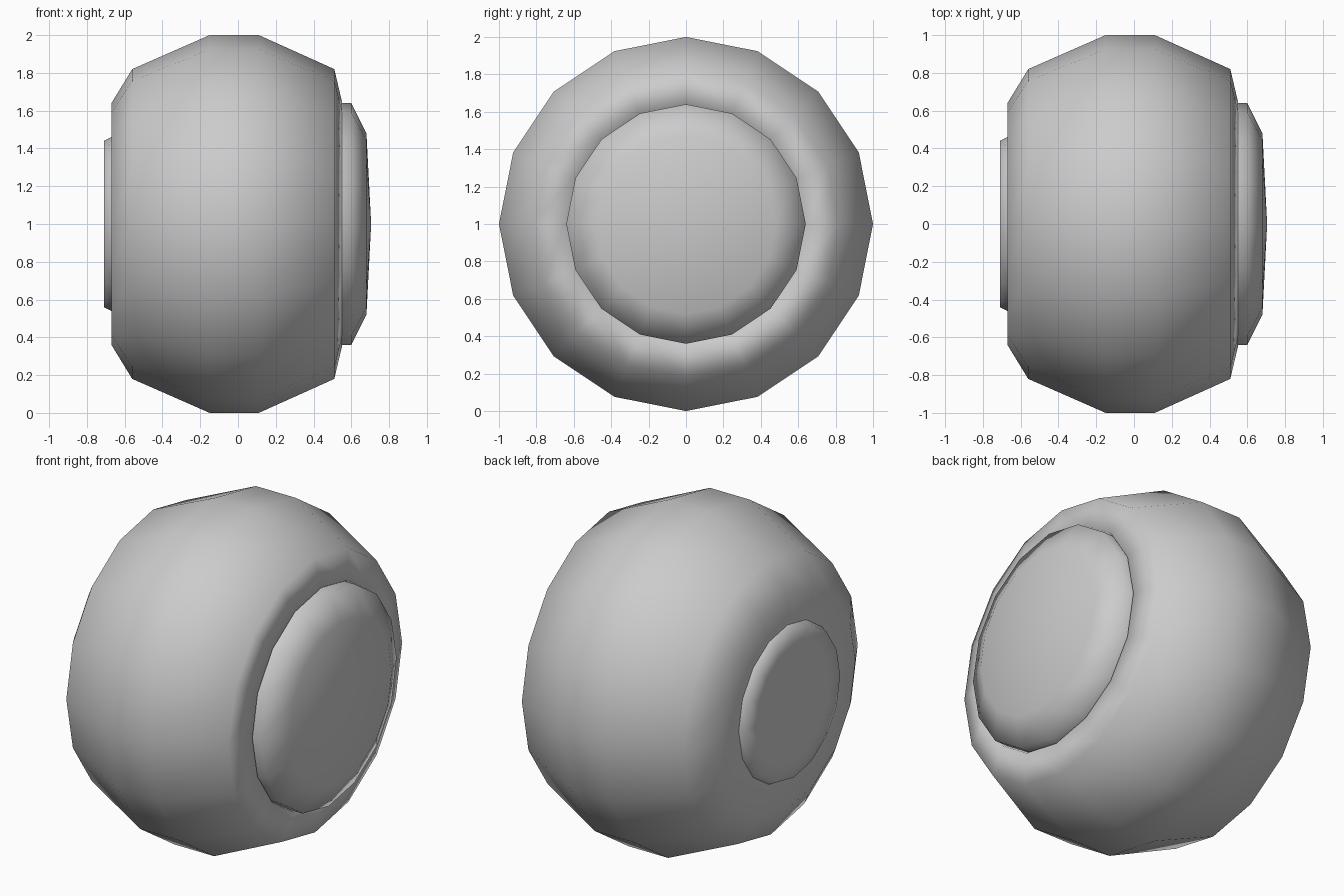
import bpy
import bmesh
import math

SIDES = 16

cube = bpy.data.objects.get("Cube")
if cube:
    bpy.data.objects.remove(cube, do_unlink=True)


def make_material(name, colour):
    mat = bpy.data.materials.new(name)
    mat.use_nodes = True
    mat.diffuse_color = colour
    mat.node_tree.nodes["Principled BSDF"].inputs["Base Color"].default_value = colour
    return mat


def lathe(name, profile, mat):
    """Spin (x, radius) points around the x axis; radius 0 makes a pole."""
    bm = bmesh.new()
    rings = []
    for x, r in profile:
        count = SIDES if r > 0 else 1
        angles = [math.tau * i / SIDES for i in range(count)]
        rings.append([bm.verts.new((x, r * math.sin(a), r * math.cos(a))) for a in angles])
    for a, b in zip(rings, rings[1:]):
        for i in range(SIDES):
            j = (i + 1) % SIDES
            corners = [a[i % len(a)], a[j % len(a)], b[j % len(b)], b[i % len(b)]]
            bm.faces.new(list(dict.fromkeys(corners)))
    bmesh.ops.recalc_face_normals(bm, faces=bm.faces)
    for face in bm.faces:
        face.smooth = True
    mesh = bpy.data.meshes.new(name)
    bm.to_mesh(mesh)
    bm.free()
    mesh.materials.append(mat)
    obj = bpy.data.objects.new(name, mesh)
    obj.location.z = 1
    bpy.context.collection.objects.link(obj)
    return obj


grey = make_material("plain grey", (0.6, 0.6, 0.6, 1))

# Wide tyre, its walls turning in around the hub on each side
lathe("tyre", [(-0.67, 0), (-0.67, 0.42), (-0.67, 0.64), (-0.56, 0.82), (-0.15, 1),
               (0.11, 1), (0.51, 0.82), (0.55, 0.65), (0.46, 0.62), (0.46, 0)], grey)

# Large domed cap on the outer side
lathe("outer_hub", [(0.48, 0.64), (0.6, 0.64), (0.68, 0.48), (0.705, 0)], grey)

# Small shallow cap on the inner side
lathe("inner_hub", [(-0.66, 0.465), (-0.71, 0.44), (-0.71, 0.33), (-0.71, 0)], grey)
